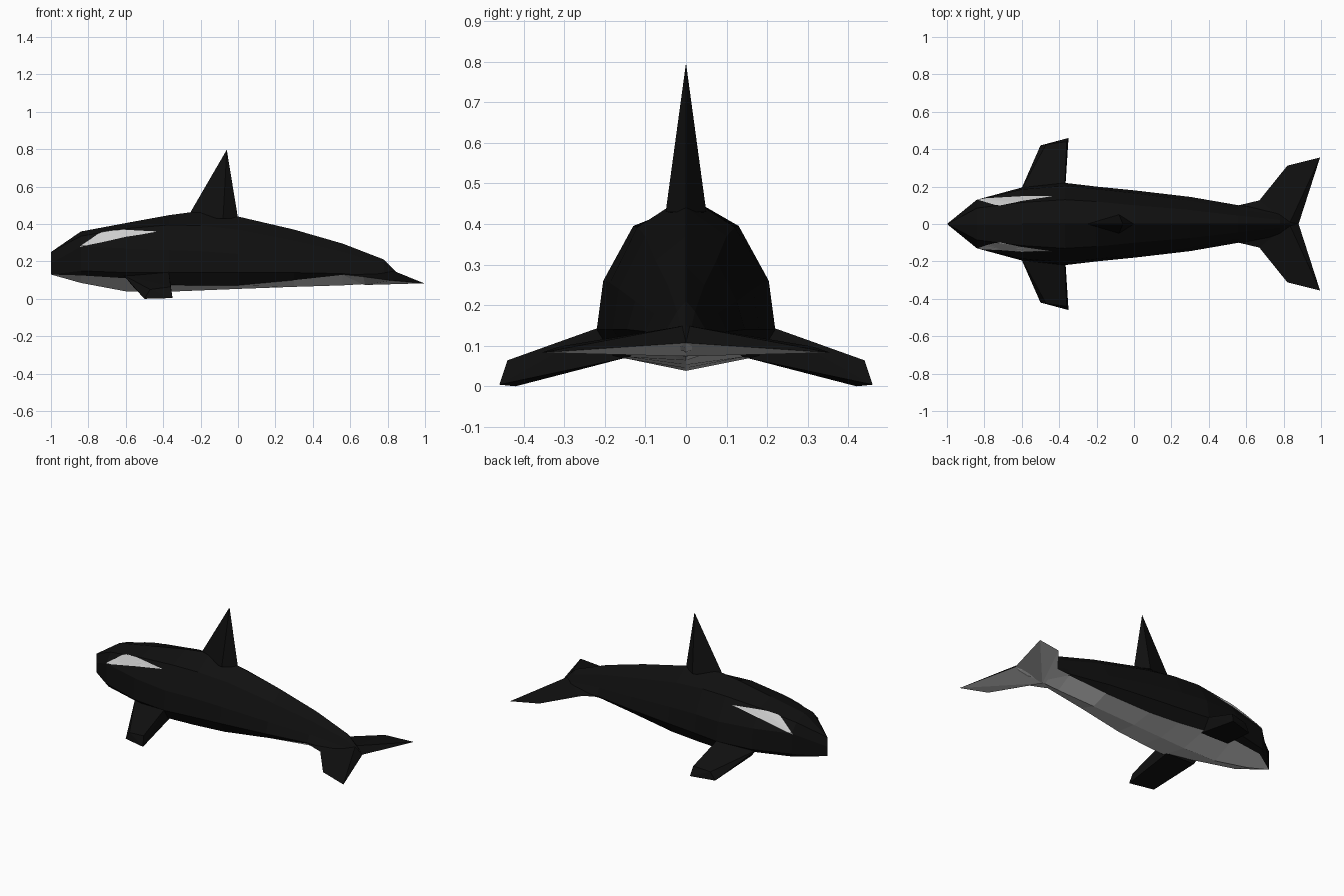
import bpy, bmesh

if "Cube" in bpy.data.objects:
    bpy.data.objects.remove(bpy.data.objects["Cube"])


def material(name, value):
    m = bpy.data.materials.new(name)
    m.diffuse_color = (value, value, value, 1)
    m.use_nodes = True
    m.node_tree.nodes["Principled BSDF"].inputs["Base Color"].default_value = m.diffuse_color
    return m


BLACK, WHITE = material("black_skin", 0.005), material("white_skin", 0.8)


def finish(name, bm, recalc=True):
    if recalc:
        bmesh.ops.recalc_face_normals(bm, faces=bm.faces)
    mesh = bpy.data.meshes.new(name)
    bm.to_mesh(mesh)
    bm.free()
    mesh.materials.append(BLACK)
    mesh.materials.append(WHITE)
    obj = bpy.data.objects.new(name, mesh)
    bpy.context.collection.objects.link(obj)
    return obj


def add_mirrored(bm, pts, mat):
    """Add a face on the +y side and its mirror image."""
    pts = list(dict.fromkeys(pts))
    if len(pts) < 3:
        return
    for s in (1, -1):
        f = bm.faces.new([bm.verts.new((x, s * y, z)) for x, y, z in pts[::s]])
        f.material_index = mat


def hull(name, pts):
    bm = bmesh.new()
    for p in pts:
        bm.verts.new(p)
    bmesh.ops.convex_hull(bm, input=bm.verts)
    return finish(name, bm)


# Body: x, keel z, then (y, z) of belly edge, widest, side, upper, then ridge z
stations = [
    (-1.00, .130, (0, .130), (0, .130), (0, .190), (0, .250), .250),
    (-0.84, .085, (.11, .125), (.13, .150), (.13, .280), (.085, .335), .360),
    (-0.60, .040, (.16, .110), (.195, .140), (.185, .270), (.115, .375), .405),
    (-0.37, .038, (.18, .075), (.22, .140), (.204, .260), (.13, .395), .447),
    (-0.20, .045, (.16, .070), (.20, .140), (.187, .255), (.12, .392), .470),
    (0.00, .053, (.14, .072), (.18, .140), (.165, .240), (.10, .370), .440),
    (0.30, .064, (.11, .100), (.145, .140), (.125, .210), (.075, .310), .370),
    (0.56, .072, (.095, .128), (.10, .135), (.078, .180), (.045, .250), .295),
    (0.78, .085, (.07, .105), (.07, .115), (.045, .145), (.022, .185), .210),
    (0.84, .095, (.04, .105), (.04, .110), (.025, .120), (.012, .140), .150),
    (0.88, .107, (0, .107), (0, .107), (0, .107), (0, .107), .107),
]
rings = [[(x, 0, k)] + [(x, y, z) for y, z in mid] + [(x, 0, t)]
         for x, k, *mid, t in stations]
bm = bmesh.new()
for a, b in zip(rings, rings[1:]):
    for i in range(5):
        add_mirrored(bm, [a[i], b[i], b[i + 1], a[i + 1]], 1 if i == 0 else 0)
bmesh.ops.remove_doubles(bm, verts=bm.verts, dist=1e-4)
body = finish("body", bm)

# Tail flukes: black fan above, white fan below, sharing one thin outline
outline = [(.55, 0, .11), (.56, .10, .13), (.67, .126, .118), (.82, .312, .098),
           (.995, .356, .083), (.88, 0, .107)]
bm = bmesh.new()
for p, q in zip(outline, outline[1:]):
    add_mirrored(bm, [p, q, (.83, 0, .15)], 0)
    add_mirrored(bm, [p, q, (.68, 0, .074)], 1)
bmesh.ops.remove_doubles(bm, verts=bm.verts, dist=1e-4)
finish("tail_flukes", bm)

# Dorsal fin
hull("dorsal_fin", [(-.25, 0, .47), (-.25, 0, .42), (-.10, .032, .49), (-.10, -.032, .49),
                    (-.08, .05, .43), (-.08, -.05, .43), (-.022, 0, .47), (0, 0, .43),
                    (-.06, 0, .797)])

# Flippers
for side, s in (("left", -1), ("right", 1)):
    hull(side + "_flipper", [(x, s * y, z) for x, y, z in (
        (-.61, .17, .125), (-.57, .15, .075), (-.37, .205, .148), (-.37, .15, .07),
        (-.50, .42, 0), (-.47, .425, .05), (-.35, .46, .004), (-.36, .44, .064))])

# Eye patches: triangles laid on the body
bm = bmesh.new()
add_mirrored(bm, [(-.85, .13, .275), (-.72, .10, .37), (-.43, .145, .358)], 1)
bmesh.ops.subdivide_edges(bm, edges=bm.edges, cuts=9, use_grid_fill=True)
patch = finish("eye_patches", bm, recalc=False)
wrap = patch.modifiers.new("lay_on_body", 'SHRINKWRAP')
wrap.target = body
wrap.wrap_mode = 'ABOVE_SURFACE'
wrap.offset = 0.004
